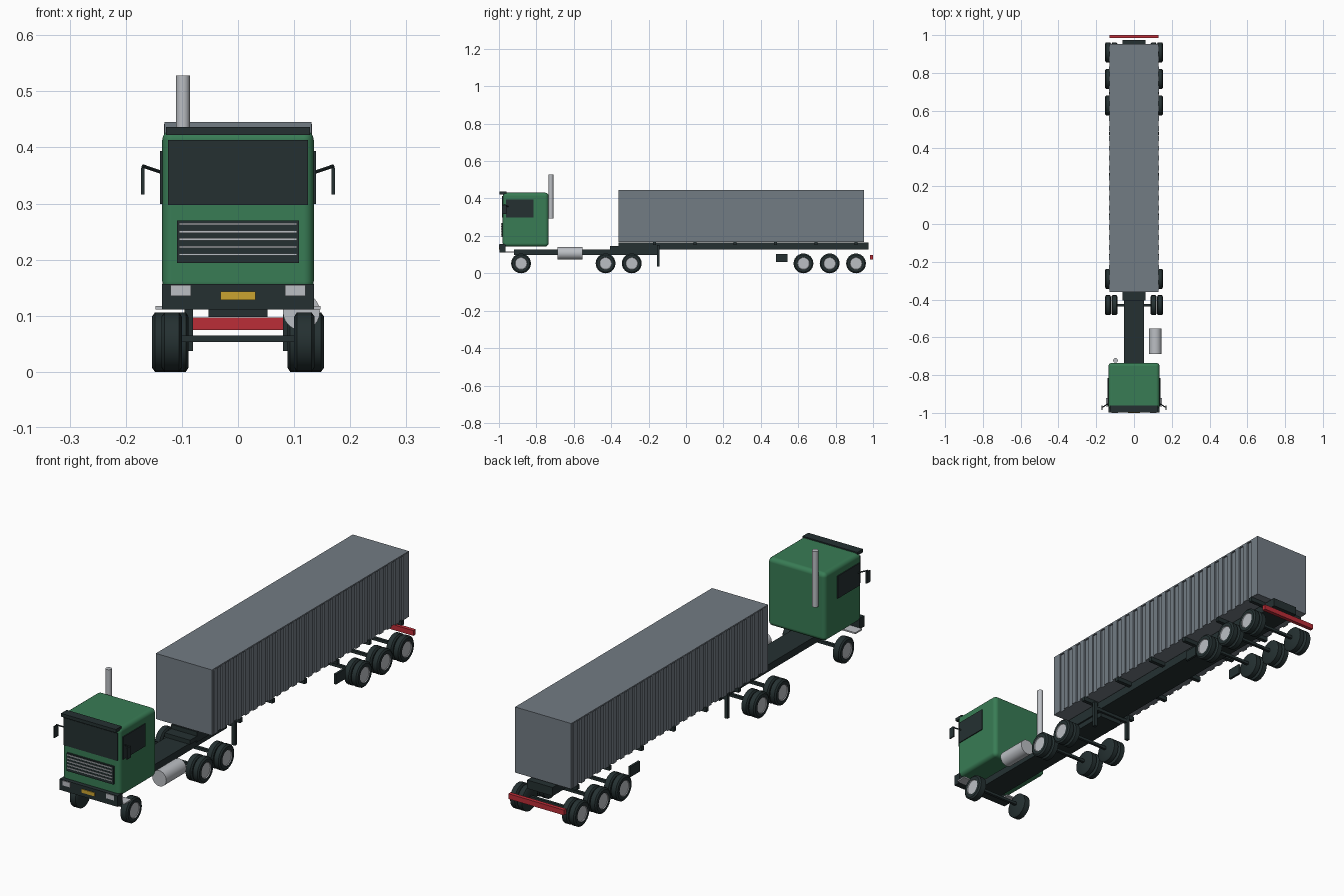
import bpy, bmesh, math
from mathutils import Vector

if "Cube" in bpy.data.objects:
    bpy.data.objects.remove(bpy.data.objects["Cube"], do_unlink=True)


def material(name, r, g, b):
    m = bpy.data.materials.new(name)
    m.use_nodes = True
    m.diffuse_color = (r, g, b, 1)
    bsdf = next(n for n in m.node_tree.nodes if n.type == 'BSDF_PRINCIPLED')
    bsdf.inputs["Base Color"].default_value = (r, g, b, 1)
    bsdf.inputs["Roughness"].default_value = 0.6
    return m


GREEN = material("cab green", 0.04, 0.2, 0.09)
DARK = material("dark frame", 0.018, 0.03, 0.031)
STEEL = material("container grey", 0.17, 0.2, 0.23)
METAL = material("light metal", 0.5, 0.52, 0.55)
RED = material("guard red", 0.5, 0.026, 0.038)
YELLOW = material("plate yellow", 0.6, 0.37, 0.03)


def finish(name, bm, *mats):
    bmesh.ops.recalc_face_normals(bm, faces=bm.faces)
    mesh = bpy.data.meshes.new(name)
    bm.to_mesh(mesh)
    bm.free()
    for m in mats:
        mesh.materials.append(m)
    ob = bpy.data.objects.new(name, mesh)
    bpy.context.scene.collection.objects.link(ob)
    return ob


def smooth(ob, angle=35):
    for p in ob.data.polygons:
        p.use_smooth = True
    ob.data.set_sharp_from_angle(angle=math.radians(angle))
    return ob


def add_box(bm, x, y, z):
    verts = bmesh.ops.create_cube(bm, size=1)["verts"]
    for v in verts:
        v.co = Vector([(a + b) / 2 + c * (b - a) for c, (a, b) in zip(v.co, (x, y, z))])


def box(name, x, y, z, mat, mirror=False):
    """Box from (min, max) ranges, optionally repeated on the other side."""
    bm = bmesh.new()
    add_box(bm, x, y, z)
    if mirror:
        add_box(bm, (-x[1], -x[0]), y, z)
    return finish(name, bm, mat)


def rod(name, a, b, radius, mat, sides=16):
    a, b = Vector(a), Vector(b)
    bm = bmesh.new()
    bmesh.ops.create_cone(bm, cap_ends=True, segments=sides, radius1=radius,
                          radius2=radius, depth=(b - a).length)
    ob = smooth(finish(name, bm, mat))
    ob.rotation_euler = (b - a).to_track_quat('Z', 'Y').to_euler()
    ob.location = (a + b) / 2
    return ob


# Wheels: a lathed tyre with a recessed light hub on the outer side
R = 0.053


def wheel(name, side, x_in, x_out, y):
    w = x_out - x_in
    profile = [(0, 0), (0.045, 0), (R, 0.005), (R, w - 0.005),
               (0.046, w), (0.033, w), (0.031, w - 0.003), (0, w - 0.003)]
    bm = bmesh.new()
    vs = [bm.verts.new((side * (x_in + x), 0, r)) for r, x in profile]
    for a, b in zip(vs, vs[1:]):
        bm.edges.new((a, b))
    bmesh.ops.spin(bm, geom=bm.verts[:] + bm.edges[:], cent=(0, 0, 0), axis=(1, 0, 0),
                   angle=math.tau, steps=24, use_duplicate=False)
    bmesh.ops.remove_doubles(bm, verts=bm.verts, dist=0.0001)
    for f in bm.faces:
        near_hub = math.hypot(*f.calc_center_median().yz) < 0.0325
        if near_hub and abs(f.calc_center_median().x) > x_in + w / 2:
            f.material_index = 1
    ob = smooth(finish(name, bm, DARK, METAL))
    ob.location = (0, y, R)


axles = [("steer", -0.882), ("drive_front", -0.43), ("drive_rear", -0.29),
         ("trailer_front", 0.628), ("trailer_middle", 0.768), ("trailer_rear", 0.909)]
for label, y in axles:
    box(label + "_axle", (-0.1, 0.1), (y - 0.006, y + 0.006), (0.053, 0.065), DARK)
    for side, word in ((1, "left"), (-1, "right")):
        if label == "steer":
            wheel(f"steer_wheel_{word}", side, 0.1, 0.136, y)
        else:
            wheel(f"{label}_inner_wheel_{word}", side, 0.088, 0.119, y)
            wheel(f"{label}_outer_wheel_{word}", side, 0.122, 0.153, y)

# Tractor frame and coupling
box("tractor_frame", (-0.053, 0.053), (-0.92, -0.15), (0.098, 0.128), DARK)
box("coupling_plate", (-0.06, 0.06), (-0.405, -0.2), (0.128, 0.146), DARK)
tank = rod("fuel_tank", (0.113, -0.687, 0.107), (0.113, -0.553, 0.107), 0.033, METAL, 24)
box("cab_step", (0.085, 0.147), (-0.965, -0.92), (0.111, 0.117), METAL, True)

# Cab with rounded edges
cab = box("cab", (-0.135, 0.135), (-0.98, -0.735), (0.143, 0.431), GREEN)
bevel = cab.modifiers.new("rounded_edges", 'BEVEL')
bevel.width = 0.018
bevel.segments = 4
bevel.harden_normals = True
for p in cab.data.polygons:
    p.use_smooth = True

# Cab front
box("windscreen", (-0.125, 0.125), (-0.984, -0.975), (0.297, 0.413), DARK)
box("side_window", (0.131, 0.139), (-0.963, -0.815), (0.299, 0.394), DARK, True)
box("sun_visor", (-0.128, 0.128), (-0.998, -0.96), (0.422, 0.436), DARK)
box("bumper", (-0.135, 0.135), (-0.997, -0.965), (0.111, 0.157), DARK)
box("headlight", (0.084, 0.12), (-1.0, -0.995), (0.135, 0.155), METAL, True)
box("number_plate", (-0.031, 0.031), (-1.0, -0.995), (0.128, 0.143), YELLOW)
box("grille_panel", (-0.109, 0.109), (-0.987, -0.978), (0.194, 0.27), DARK)
bars = bmesh.new()
for i in range(5):
    z = 0.209 + i * 0.0136
    add_box(bars, (-0.105, 0.105), (-0.99, -0.985), (z - 0.002, z + 0.002))
finish("grille_bars", bars, METAL)

# Mirrors and exhaust stack
box("mirror", (0.167, 0.173), (-0.985, -0.96), (0.316, 0.364), DARK, True)
for side, word in ((1, "left"), (-1, "right")):
    rod(f"mirror_arm_{word}", (side * 0.132, -0.948, 0.354),
        (side * 0.17, -0.972, 0.367), 0.003, DARK, 8)
rod("exhaust_stack", (-0.098, -0.722, 0.292), (-0.098, -0.722, 0.528), 0.0125, METAL, 12)

# Trailer frame, bolsters, landing legs and side boxes
box("trailer_bed", (-0.06, 0.06), (-0.36, 0.975), (0.128, 0.164), DARK)
box("kingpin_block", (-0.06, 0.06), (-0.36, -0.145), (0.12, 0.14), DARK)
bolsters = bmesh.new()
for i in range(6):
    y = -0.168 + i * 0.2155
    add_box(bolsters, (-0.133, 0.133), (y - 0.008, y + 0.008), (0.15, 0.169))
finish("bolsters", bolsters, DARK)
box("landing_leg", (0.08, 0.095), (-0.156, -0.141), (0.037, 0.15), DARK, True)
box("landing_leg_beam", (-0.09, 0.09), (-0.156, -0.141), (0.115, 0.13), DARK)
box("side_box", (0.112, 0.122), (0.48, 0.543), (0.06, 0.103), DARK, True)
box("rear_guard", (-0.13, 0.13), (0.984, 1.0), (0.075, 0.097), RED)

# Container: recessed core, solid ends, roof and floor, ribbed sides
y0, y1, z0, z1 = -0.361, 0.953, 0.168, 0.445
shell = bmesh.new()
add_box(shell, (-0.125, 0.125), (y0 + 0.002, y1 - 0.002), (z0, z1 - 0.002))
add_box(shell, (-0.131, 0.131), (y0, y1), (z1 - 0.006, z1))
for a, b in ((y0, y0 + 0.012), (y1 - 0.012, y1)):
    add_box(shell, (-0.131, 0.131), (a, b), (z0, z1))
count = 25
pitch = (y1 - y0) / count
for i in range(count):
    y = y0 + (i + 0.5) * pitch
    add_box(shell, (-0.132, 0.132), (y - pitch / 4, y + pitch / 4), (z0, z1 - 0.003))
finish("container", shell, STEEL)
